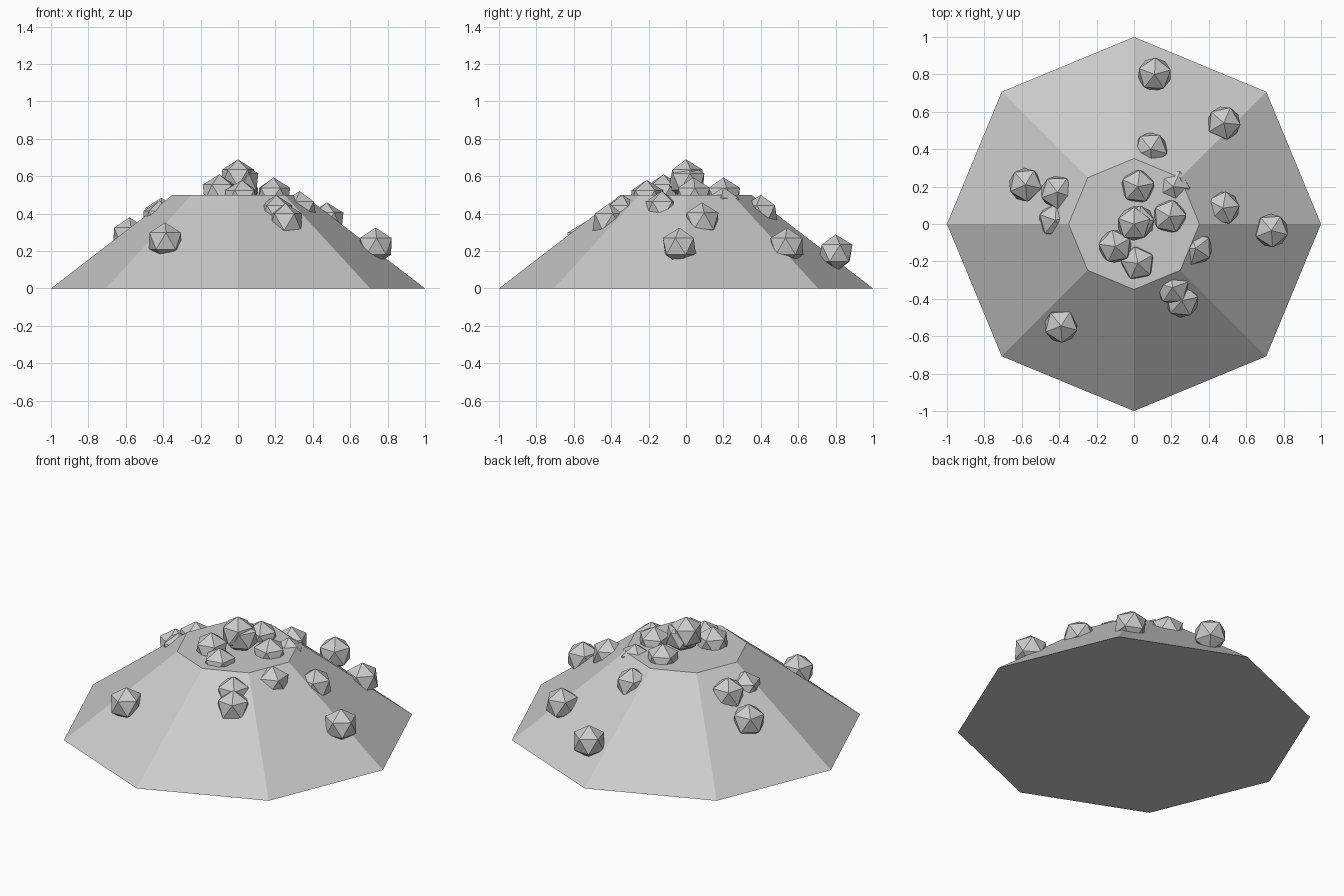
import bpy, random
random.seed(4)

# Eight-sided mound with a flat top
bpy.ops.mesh.primitive_cone_add(vertices=8, radius1=1.0, radius2=0.35, depth=0.5,
                                location=(0, 0, 0.25))
bpy.context.object.name = "mound"

# Faceted stones half sunk in the mound: x, y, height of highest point
STONE_RADIUS = 0.1
stones = [
    # flat top
    (0.00, 0.00, 0.69), (0.02, 0.01, 0.67), (-0.10, -0.12, 0.61),
    (0.02, 0.20, 0.593), (0.19, 0.04, 0.593), (0.02, -0.21, 0.58),
    (0.21, 0.20, 0.54),
    # upper slope
    (0.09, 0.40, 0.50), (-0.41, 0.17, 0.485), (-0.42, 0.02, 0.47),
    (0.33, -0.13, 0.52), (0.205, -0.34, 0.50), (0.255, -0.41, 0.455),
    (0.475, 0.085, 0.46),
    # lower slope
    (0.11, 0.80, 0.289), (0.48, 0.54, 0.325), (-0.58, 0.21, 0.38),
    (0.735, -0.035, 0.325), (-0.39, -0.545, 0.353),
]
for i, (x, y, top) in enumerate(stones, 1):
    bpy.ops.mesh.primitive_ico_sphere_add(
        subdivisions=1, radius=STONE_RADIUS, location=(x, y, top - STONE_RADIUS),
        rotation=(0, 0, random.uniform(0, 1.25)))
    bpy.context.object.name = f"stone_{i}"
